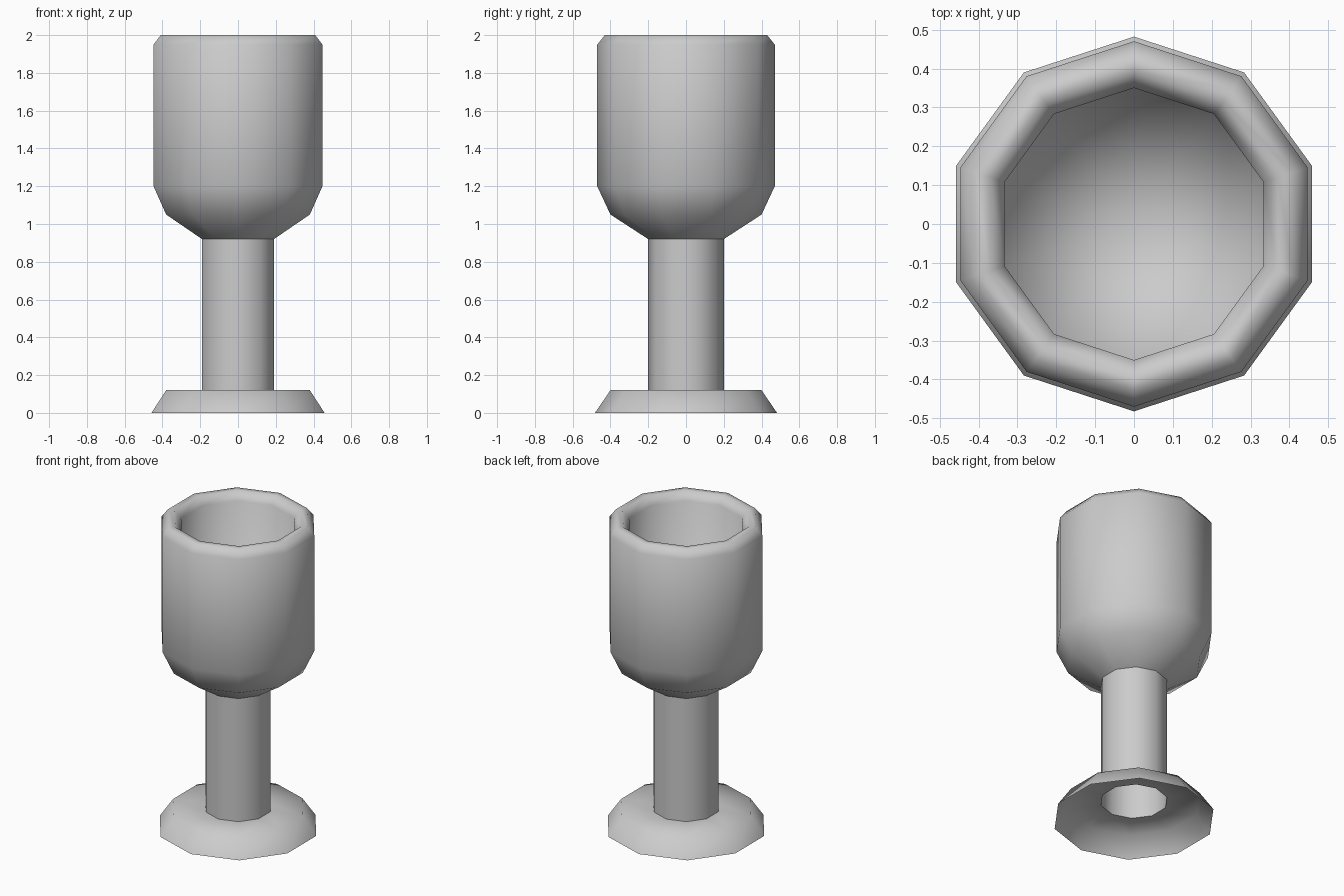
import bpy, bmesh, math

if "Cube" in bpy.data.objects:
    bpy.data.objects.remove(bpy.data.objects["Cube"])

SIDES = 10


def lathe(name, profile):
    """Revolve (radius, z) points into a smooth ten-sided shell."""
    bm = bmesh.new()
    rings = []
    for r, z in profile:
        if r == 0:
            rings.append([bm.verts.new((0, 0, z))] * SIDES)
        else:
            angles = [math.pi / 2 + math.tau * i / SIDES for i in range(SIDES)]
            rings.append([bm.verts.new((r * math.cos(a), r * math.sin(a), z)) for a in angles])
    for low, high in zip(rings, rings[1:]):
        for i in range(SIDES):
            j = (i + 1) % SIDES
            corners = [low[i], low[j], high[j], high[i]]
            bm.faces.new(list(dict.fromkeys(corners)))
    for f in bm.faces:
        f.smooth = True
    mesh = bpy.data.meshes.new(name)
    bm.to_mesh(mesh)
    bm.free()
    obj = bpy.data.objects.new(name, mesh)
    bpy.context.collection.objects.link(obj)
    return obj


# Flared foot, open underneath
lathe("foot", [(0.482, 0), (0.40, 0.12), (0.20, 0.12)])

# Hollow stem
lathe("stem", [(0.20, 0.12), (0.20, 0.92)])

# Bowl: outer wall, rounded rim, inner wall and shallow pointed floor
lathe("bowl", [(0.20, 0.92), (0.40, 1.05), (0.47, 1.20), (0.47, 1.95),
               (0.43, 2.0), (0.39, 2.0), (0.35, 1.95), (0.35, 1.20), (0, 1.05)])
